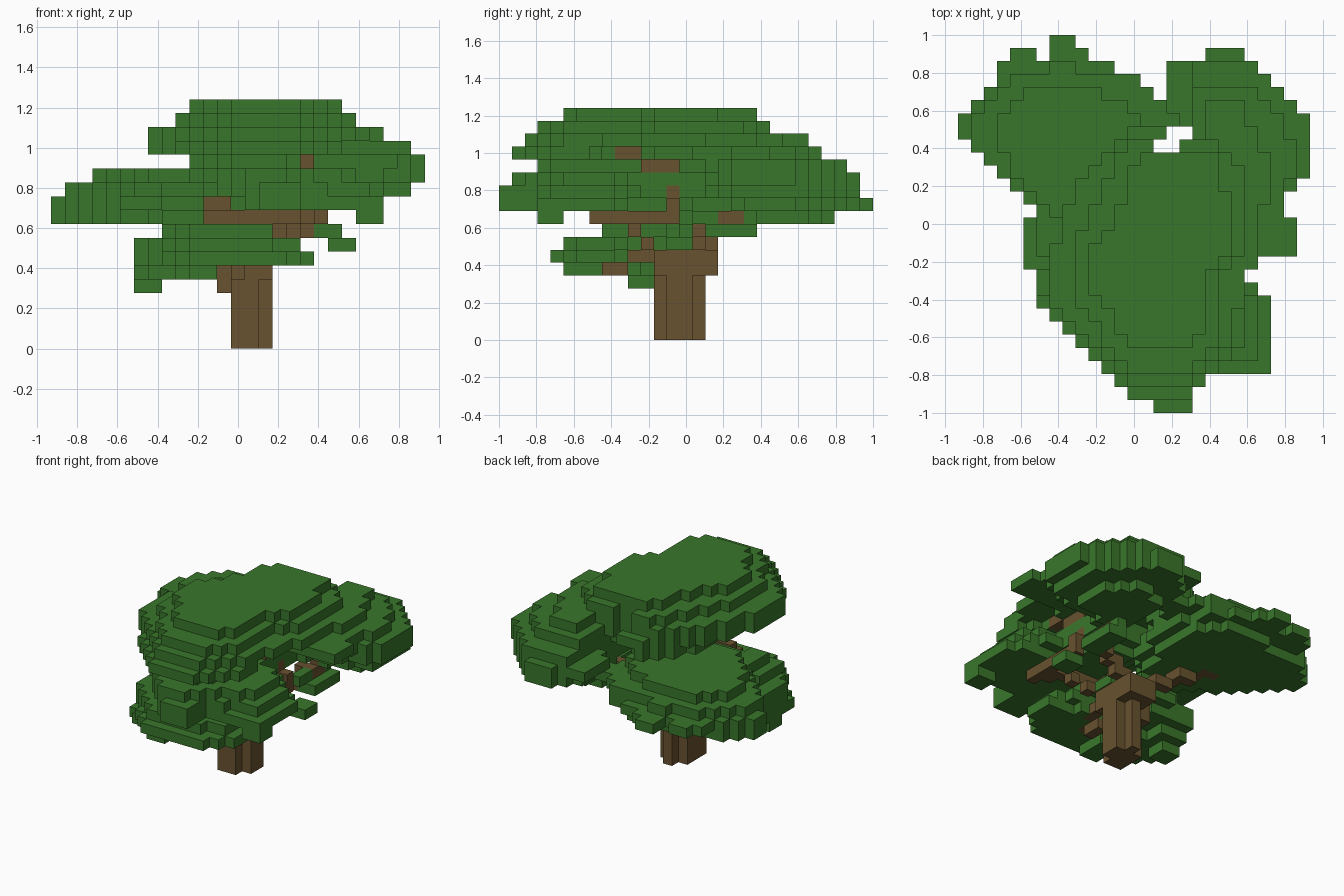
import bpy
import bmesh
from mathutils import Vector

# Grid: column counts from the right-hand end (-x), row from the back (+y), level from the ground
SIZE = 2 / 29
COLUMNS, ROWS = 27, 29
GAP = {(16, 7), (17, 7), (15, 8), (16, 8)}   # open chink between the back boughs
parts = {}

default = bpy.data.objects.get("Cube")
if default:
    bpy.data.objects.remove(default, do_unlink=True)


def make_material(name, colour):
    mat = bpy.data.materials.new(name)
    mat.use_nodes = True
    mat.diffuse_color = (*colour, 1)
    shader = next(n for n in mat.node_tree.nodes if n.type == "BSDF_PRINCIPLED")
    shader.inputs["Base Color"].default_value = (*colour, 1)
    shader.inputs["Roughness"].default_value = 0.9
    return mat


def inside(px, py, outline):
    """Even-odd test of a point against a closed outline."""
    hit = False
    for (ax, ay), (bx, by) in zip(outline, outline[1:] + outline[:1]):
        if (ay > py) != (by > py) and px < ax + (py - ay) * (bx - ax) / (by - ay):
            hit = not hit
    return hit


def slab(part, level, outline):
    """Fill one level of blocks inside an outline."""
    cells = parts.setdefault(part, set())
    for col in range(COLUMNS):
        for row in range(ROWS):
            if (col, row) not in GAP and inside(col + 0.5, row + 0.5, outline):
                cells.add((col, row, level))


def box(part, cols, rows, levels):
    cells = parts.setdefault(part, set())
    cells.update((c, r, k) for c in range(*cols) for r in range(*rows) for k in range(*levels))


def limb(part, *points):
    """Run a one-block-thick limb through the given blocks."""
    cells = parts.setdefault(part, set())
    for start, end in zip(points, points[1:]):
        a, b = Vector(start), Vector(end)
        steps = int(max(abs(d) for d in b - a)) * 2
        for n in range(steps + 1):
            cells.add(tuple(int(v + 0.5) for v in a.lerp(b, n / steps)))


# Trunk: notched column that flares where the limbs leave it
box("trunk", (13, 16), (14, 16), (0, 7))
box("trunk", (14, 15), (13, 17), (0, 7))
box("trunk", (13, 14), (14, 17), (0, 5))
box("trunk", (12, 13), (14, 16), (4, 6))
box("trunk", (13, 16), (12, 17), (5, 7))

# Limbs reaching into each clump of leaves
limb("branches", (15, 16, 6), (16, 17, 7), (17, 18, 8), (18, 19, 9), (19, 21, 9))
limb("branches", (19, 15, 9), (19, 15, 10), (17, 15, 11), (17, 15, 12), (18, 15, 13),
     (18, 17, 13), (18, 18, 14), (18, 19, 14))
limb("branches", (15, 13, 6), (16, 13, 8), (18, 12, 8), (19, 9, 10))
limb("branches", (13, 13, 6), (11, 12, 7), (9, 11, 8), (7, 10, 9))
limb("branches", (14, 16, 6), (14, 18, 6), (13, 19, 5), (13, 20, 5), (12, 21, 6))
limb("branches", (13, 16, 6), (13, 17, 7), (13, 18, 9), (11, 18, 10))
limb("branches", (11, 19, 9), (19, 19, 9), (19, 15, 9))

# Top crown, stepping outwards as it goes down
slab("crown", 17, [(14, 9), (20, 9), (20, 11), (21, 12), (21, 16), (19, 19), (19, 23),
                   (18, 24), (14, 24), (12, 22), (10, 19), (10, 17), (12, 14)])
slab("crown", 16, [(13, 8), (20, 8), (22, 10), (22, 17), (20, 19), (20, 24),
                   (17, 26), (13, 26), (11, 23), (9, 20), (9, 16), (11, 12)])
slab("crown", 15, [(19, 5), (22, 5), (23, 8), (24, 9), (23, 17), (22, 19), (21, 24),
                   (18, 27), (14, 27), (9, 23), (7, 20), (7, 17), (9, 12), (13, 8), (19, 8)])
slab("crown", 14, [(18, 4), (23, 4), (25, 6), (26, 9), (25, 13), (26, 14), (26, 17),
                   (22, 17), (18, 18), (18, 20), (21, 22), (21, 24), (18, 28), (14, 28),
                   (9, 23), (7, 20), (7, 17), (9, 12), (13, 7), (15, 7), (18, 8)])
slab("crown", 13, [(10, 13), (11, 9), (14, 7), (15, 9), (18, 9), (18, 25), (16, 26),
                   (13, 26), (11, 22), (10, 18)])

# Leafy core hanging under the crown around the limbs
box("core", (13, 19), (13, 19), (11, 13))
box("core", (14, 18), (14, 20), (10, 11))

# Back left bough, cupped underneath
slab("back_left_bough", 13, [(18, 2), (22, 2), (25, 4), (27, 7), (27, 11), (24, 13), (18, 13)])
slab("back_left_bough", 12, [(16, 2), (19, 2), (19, 1), (22, 1), (25, 4), (27, 7), (27, 11),
                             (25, 12), (24, 13), (18, 13), (18, 7), (16, 5)])
slab("back_left_bough", 11, [(17, 4), (19, 1), (22, 1), (24, 3), (26, 6), (26, 11),
                             (22, 12), (18, 13), (18, 9)])
slab("back_left_bough", 10, [(18, 5), (22, 4), (24, 7), (24, 10), (19, 11), (18, 9)])
box("back_left_bough", (19, 20), (9, 14), (9, 10))
box("back_left_bough", (19, 21), (9, 13), (8, 9))

# Wide flat back right bough
slab("back_right_bough", 12, [(5, 4), (9, 4), (13, 5), (15, 7), (15, 10), (13, 13), (8, 14),
                              (4, 10), (3, 7)])
slab("back_right_bough", 11, [(1, 7), (3, 4), (8, 2), (11, 3), (14, 3), (15, 5), (17, 5),
                              (17, 7), (15, 9), (14, 12), (11, 16), (6, 17), (6, 13), (2, 10)])
slab("back_right_bough", 10, [(7, 0), (9, 0), (10, 2), (14, 3), (15, 9), (14, 13), (11, 17),
                              (5, 18), (5, 15), (6, 13), (3, 11), (1, 8), (0, 8), (0, 6),
                              (3, 4), (3, 2), (4, 2), (4, 1), (6, 1), (6, 2), (7, 2)])
slab("back_right_bough", 9, [(0, 6), (3, 4), (11, 3), (14, 5), (14, 10), (12, 15), (9, 15),
                             (6, 13), (2, 9), (0, 8)])

# Front bough with its projecting tip and a hanging block
slab("front_bough", 12, [(13, 19), (20, 19), (22, 20), (22, 24), (18, 26), (17, 28),
                         (14, 28), (11, 24), (12, 20)])
slab("front_bough", 11, [(13, 20), (20, 18), (23, 20), (23, 25), (18, 26), (18, 29),
                         (15, 29), (12, 25)])
slab("front_bough", 10, [(14, 20), (22, 19), (24, 20), (24, 26), (19, 26), (18, 27),
                         (18, 29), (15, 29), (14, 26)])
box("front_bough", (22, 24), (24, 26), (9, 10))

# Low clump at the front
box("low_clump", (8, 11), (16, 18), (9, 10))
slab("low_clump", 8, [(8, 15), (12, 14), (15, 16), (16, 21), (11, 21), (8, 18)])
slab("low_clump", 7, [(6, 15), (12, 14), (13, 18), (18, 20), (18, 23), (15, 24), (11, 24),
                      (8, 22), (6, 19)])
slab("low_clump", 6, [(6, 15), (11, 15), (13, 19), (19, 20), (19, 23), (17, 25), (11, 25),
                      (8, 22), (6, 19)])
slab("low_clump", 5, [(6, 16), (9, 16), (10, 20), (12, 21), (12, 24), (11, 24), (8, 22),
                      (6, 20)])
box("low_clump", (6, 8), (17, 19), (4, 5))

# Small loose sprig on the side
box("sprig", (20, 22), (14, 16), (7, 8))

# Wood keeps its blocks where leaves would overlap it
WOOD = ("trunk", "branches")
parts["branches"] -= parts["trunk"]
wood = parts["trunk"] | parts["branches"]
for name in parts:
    if name not in WOOD:
        parts[name] -= wood
parts["core"] -= parts["front_bough"] | parts["back_left_bough"]
filled = set().union(*parts.values())

leaf_green = make_material("leaf_green", (0.041, 0.182, 0.024))
bark_brown = make_material("bark_brown", (0.140, 0.085, 0.029))


def build(name, cells, mat):
    """Skin the blocks, leaving out faces hidden between neighbours."""
    bm = bmesh.new()
    corners = {}

    def corner(c, r, k):
        key = (c, r, k)
        if key not in corners:
            corners[key] = bm.verts.new(((c - COLUMNS / 2) * SIZE,
                                         (ROWS / 2 - r) * SIZE, k * SIZE))
        return corners[key]

    for cell in sorted(cells):
        for axis in range(3):
            u, v = (axis + 1) % 3, (axis + 2) % 3
            for side in (0, 1):
                near = list(cell)
                near[axis] += side * 2 - 1
                if tuple(near) in filled:
                    continue
                ring = []
                for du, dv in ((0, 0), (1, 0), (1, 1), (0, 1)):
                    p = list(cell)
                    p[axis] += side
                    p[u] += du
                    p[v] += dv
                    ring.append(corner(*p))
                # Rows run backwards along y, so the winding is mirrored
                bm.faces.new(ring[::-1] if side else ring)
    mesh = bpy.data.meshes.new(name)
    bm.to_mesh(mesh)
    bm.free()
    mesh.materials.append(mat)
    bpy.context.collection.objects.link(bpy.data.objects.new(name, mesh))


for name, cells in parts.items():
    build(name, cells, bark_brown if name in WOOD else leaf_green)
